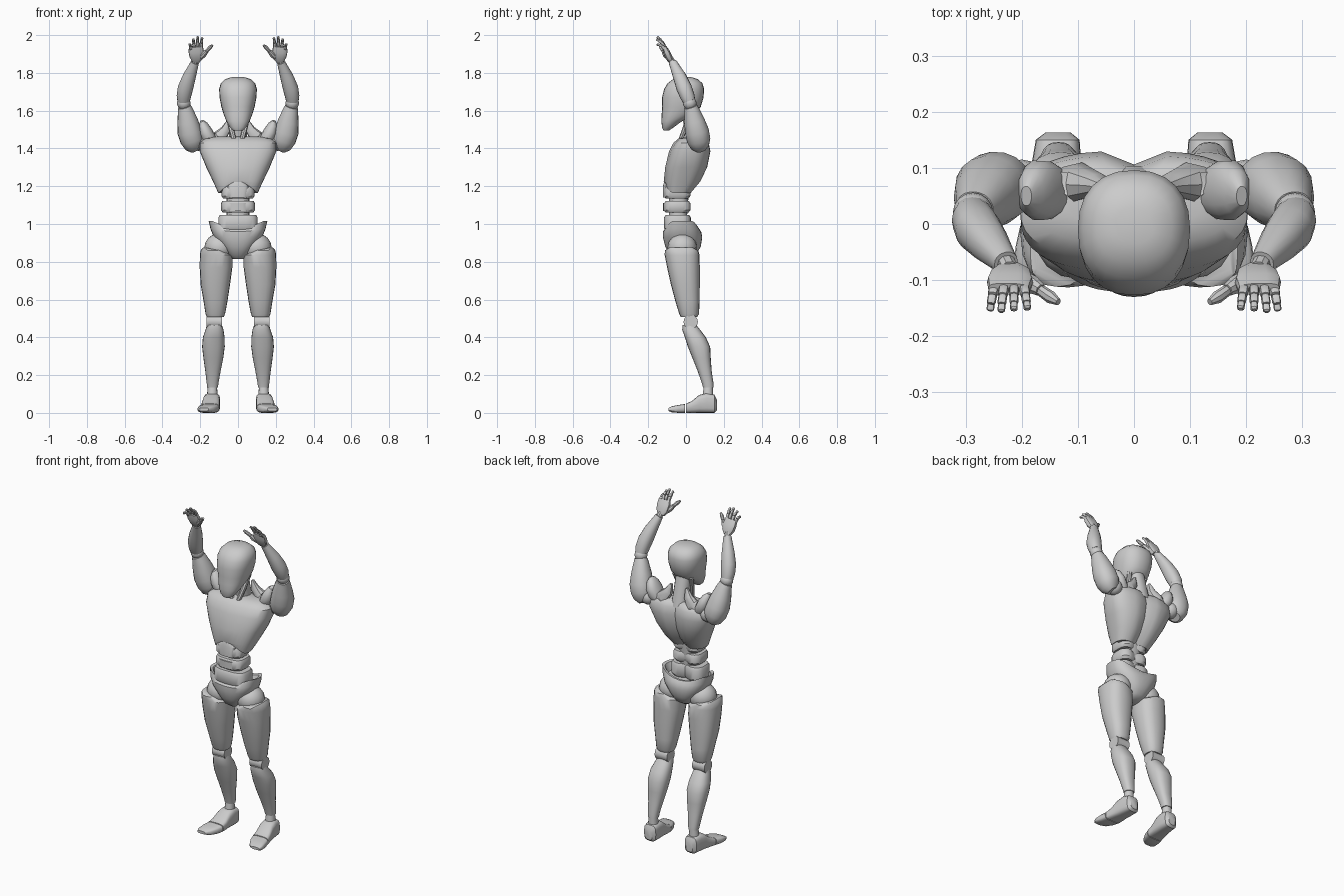
import bpy, bmesh
from math import cos, sin, tau, exp, copysign
from mathutils import Vector


def finish(name, rings, mirror, angle=0.6):
    """Skin a list of vertex rings into a closed object."""
    bm = bmesh.new()
    loops = [[bm.verts.new(v) for v in r] for r in rings]
    n = len(loops[0])
    for a, b in zip(loops, loops[1:]):
        for i in range(n):
            bm.faces.new((a[i], a[(i + 1) % n], b[(i + 1) % n], b[i]))
    bm.faces.new(loops[0])
    bm.faces.new(loops[-1])
    bmesh.ops.recalc_face_normals(bm, faces=bm.faces)
    me = bpy.data.meshes.new(name)
    bm.to_mesh(me)
    bm.free()
    ob = bpy.data.objects.new(name, me)
    bpy.context.collection.objects.link(ob)
    bpy.ops.object.select_all(action='DESELECT')
    ob.select_set(True)
    bpy.context.view_layer.objects.active = ob
    bpy.ops.object.shade_smooth_by_angle(angle=angle)
    if mirror:
        ob.modifiers.new("mirror", 'MIRROR')
    return ob


def unit(i, n, p):
    a = tau * i / n
    return [copysign(abs(t) ** (2 / p), t) for t in (cos(a), sin(a))]


def stack(name, rings, n=20, p=2.4, mirror=False, deform=None, axis='z'):
    """Rings of (level, x0, x1, b0, b1) stacked along z, or along y."""
    out = []
    for lv, x0, x1, b0, b1 in rings:
        ring = []
        for i in range(n):
            c, s = unit(i, n, p)
            x, b = (x0 + x1) / 2 + c * (x1 - x0) / 2, (b0 + b1) / 2 + s * (b1 - b0) / 2
            v = Vector((x, b, lv) if axis == 'z' else (x, lv, b))
            if deform:
                deform(v)
            ring.append(v)
        out.append(ring)
    return finish(name, out, mirror)


def body(name, rings, **kw):
    """Symmetric stack from (z, half width, y0, y1)."""
    return stack(name, [(z, -w, w, a, b) for z, w, a, b in rings], **kw)


def limb(name, pts, n=14, p=2.2, mirror=True):
    """Tube through (x, y, z, width[, depth]) points."""
    pos = [Vector(q[:3]) for q in pts]
    out = []
    for k, q in enumerate(pts):
        t = (pos[min(k + 1, len(pos) - 1)] - pos[max(k - 1, 0)]).normalized()
        side = Vector((1, 0, 0))
        if abs(t.x) > 0.9:
            side = Vector((0, 1, 0))
        side = (side - t * side.dot(t)).normalized()
        up = t.cross(side)
        out.append([pos[k] + side * c * q[3] + up * s * q[-1]
                    for c, s in (unit(i, n, p) for i in range(n))])
    return finish(name, out, mirror)


def ball(name, loc, r):
    x, y, z = loc
    rings = []
    for k in range(9):
        a = -1.5 + 3.0 * k / 8
        c = cos(a)
        rings.append((z + r[2] * sin(a), x - r[0] * c, x + r[0] * c, y - r[1] * c, y + r[1] * c))
    return stack(name, rings, n=16, p=2, mirror=True)


# Head and neck
body("head", [(1.496, .025, -.120, -.088), (1.512, .043, -.127, -.065), (1.545, .062, -.130, -.02),
              (1.58, .076, -.129, .045), (1.62, .088, -.126, .078), (1.67, .098, -.127, .093),
              (1.715, .10, -.116, .096), (1.745, .091, -.097, .087), (1.767, .068, -.068, .062),
              (1.777, .035, -.035, .03)], n=24, p=2.3)
limb("neck", [(0, .055, 1.42, .05), (0, .04, 1.5, .045), (0, .015, 1.6, .045)], mirror=False)
limb("neck_tendon", [(.02, -.03, 1.44, .012), (.04, .0, 1.52, .014), (.055, .03, 1.60, .014)], n=8)


# Chest with arched lower edge and a spine groove
def chest_shape(v):
    if v.z < 1.18 and v.y < 0:
        v.z += .055 * max(0, 1 - (v.x / .10) ** 2)
    if v.y > 0:
        v.y -= .025 * exp(-(v.x / .03) ** 2)
    elif v.y < -.03:
        v.y -= .006 * exp(-(v.x / .03) ** 2)


body("chest", [(1.165, .105, -.108, .03), (1.225, .132, -.112, .08), (1.30, .168, -.104, .115),
               (1.385, .203, -.084, .131), (1.43, .203, -.060, .122), (1.452, .175, -.035, .108),
               (1.462, .12, -.005, .09)], n=36, p=2.8, deform=chest_shape)
limb("trapezius", [(.175, .08, 1.43, .015, .045), (.10, .075, 1.455, .04, .035),
                   (.065, .07, 1.50, .026, .02), (.052, .065, 1.545, .008, .010)], n=10)


# Waist segments around a thin core
def groove(v):
    if v.y > -.02:
        v.y -= .02 * exp(-(v.x / .025) ** 2)


body("waist_core", [(.96, .06, -.09, .0), (1.24, .06, -.09, .02)])
for name, z0, z1, w in (("upper_waist", 1.135, 1.20, .088), ("middle_waist", 1.06, 1.122, .09),
                        ("lower_waist", .965, 1.048, .104)):
    body(name, [(z0, w * .9, -.108, .018), (z0 + .014, w, -.117, .028),
                (z1 - .014, w, -.117, .028), (z1, w * .93, -.108, .02)], n=28, p=3.2, deform=groove)
body("upper_belly_plate", [(1.14, .05, -.122, -.05), (1.20, .06, -.122, -.05),
                           (1.222, .035, -.116, -.05)], p=3)
body("middle_belly_plate", [(1.068, .055, -.121, -.05), (1.112, .055, -.121, -.05)], p=3)


# Pelvis dipping at the waist
def dip(v):
    if v.z > .97:
        v.z -= (v.z - .95) * .6 * max(0, 1 - (v.x / .13) ** 2)


body("pelvis", [(.816, .03, -.06, .02), (.835, .055, -.085, .052), (.88, .088, -.11, .078),
                (.93, .128, -.122, .086), (.975, .146, -.122, .080), (1.015, .155, -.105, .066),
                (1.01, .14, -.09, .05), (.97, .12, -.08, .04)], n=32, p=2.5, deform=dip)

# Legs
ball("hip_ball", (.10, -.02, .875), (.078, .078, .075))
stack("thigh", [(.875, .17, .185, -.09, .035), (.86, .075, .198, -.112, .065), (.835, .03, .202, -.113, .072),
                (.77, .03, .203, -.100, .073), (.68, .042, .198, -.080, .073),
                (.59, .056, .182, -.056, .072), (.525, .068, .172, -.036, .069),
                (.508, .075, .165, -.028, .06)], mirror=True)
knee = []
for k in range(16):
    a = tau * k / 16
    knee.append((.025 + .038 * cos(a), .482 + .038 * sin(a)))
finish("knee", [[(x, y, z) for y, z in knee] for x in (.084, .166)], True)
stack("shin", [(.465, .085, .165, -.018, .055), (.44, .077, .172, -.020, .075), (.40, .071, .186, -.006, .105),
               (.35, .07, .190, .010, .128), (.29, .078, .183, .034, .131), (.22, .092, .173, .062, .136),
               (.16, .103, .166, .083, .145), (.135, .106, .163, .09, .146)], mirror=True)
limb("ankle", [(.137, .115, .07, .03), (.135, .118, .145, .024)])
stack("foot", [(.163, .113, .158, .012, .07), (.15, .097, .175, .0, .096), (.11, .094, .182, 0, .105),
               (.07, .096, .187, 0, .095), (.03, .097, .195, 0, .062), (.0, .098, .202, 0, .049)],
      p=3.5, mirror=True, axis='y')
stack("toe_cap", [(-.004, .099, .203, 0, .047), (-.04, .11, .211, 0, .042), (-.075, .13, .214, .003, .035),
                  (-.093, .155, .206, .01, .026)], p=3.5, mirror=True, axis='y')

# Arms raised overhead
limb("shoulder_cap", [(.135, .06, 1.43, .03, .04), (.155, .06, 1.455, .038, .052), (.172, .06, 1.49, .036, .054),
                      (.185, .055, 1.525, .026, .04), (.192, .05, 1.545, .010, .018)])
ball("shoulder_ball", (.20, .07, 1.43), (.045, .045, .045))
limb("upper_arm", [(.222, .08, 1.395, .03), (.232, .074, 1.412, .05), (.243, .067, 1.445, .063),
                   (.257, .058, 1.49, .064), (.267, .044, 1.545, .055), (.278, .031, 1.60, .041),
                   (.284, .024, 1.622, .035)], n=18)
ball("elbow", (.287, .02, 1.64), (.036, .036, .036))
limb("forearm", [(.288, .017, 1.65, .033), (.287, .008, 1.675, .038), (.278, -.010, 1.72, .041),
                 (.258, -.034, 1.78, .035), (.236, -.060, 1.835, .025), (.228, -.070, 1.856, .022)], n=16)

# Hands
limb("wrist", [(.230, -.066, 1.845, .017), (.222, -.082, 1.875, .017)], n=10)
limb("palm", [(.223, -.080, 1.862, .022, .014), (.220, -.090, 1.882, .036, .019),
              (.221, -.104, 1.912, .041, .018), (.223, -.116, 1.94, .037, .011)], p=3)
for name, x, lean, z, length, curl in (("index", .196, -.10, 1.938, .062, .15), ("middle", .214, .0, 1.942, .064, .15),
                                       ("ring", .232, .08, 1.938, .060, .3), ("little", .249, .15, 1.926, .052, .5)):
    p = Vector((x, -.114, z))
    for k in range(3):
        a = .5 + curl * (k + .3)
        step = Vector((lean, -sin(a), cos(a))).normalized() * length * (.42, .33, .25)[k]
        q, r = p + step, .0092 - .0012 * k
        limb(f"{name}_finger_{k + 1}", [(*(p + step * .02), r * .85), (*(p + step * .2), r),
                                        (*(p + step * .8), r), (*q, r * (.85 if k < 2 else .55))], n=8, p=2.6)
        p = q
limb("thumb_base", [(.197, -.095, 1.88, .012), (.182, -.108, 1.897, .016), (.166, -.118, 1.915, .011)], n=8)
limb("thumb_tip", [(.165, -.119, 1.916, .010), (.148, -.131, 1.934, .011), (.135, -.139, 1.946, .006)], n=8)
